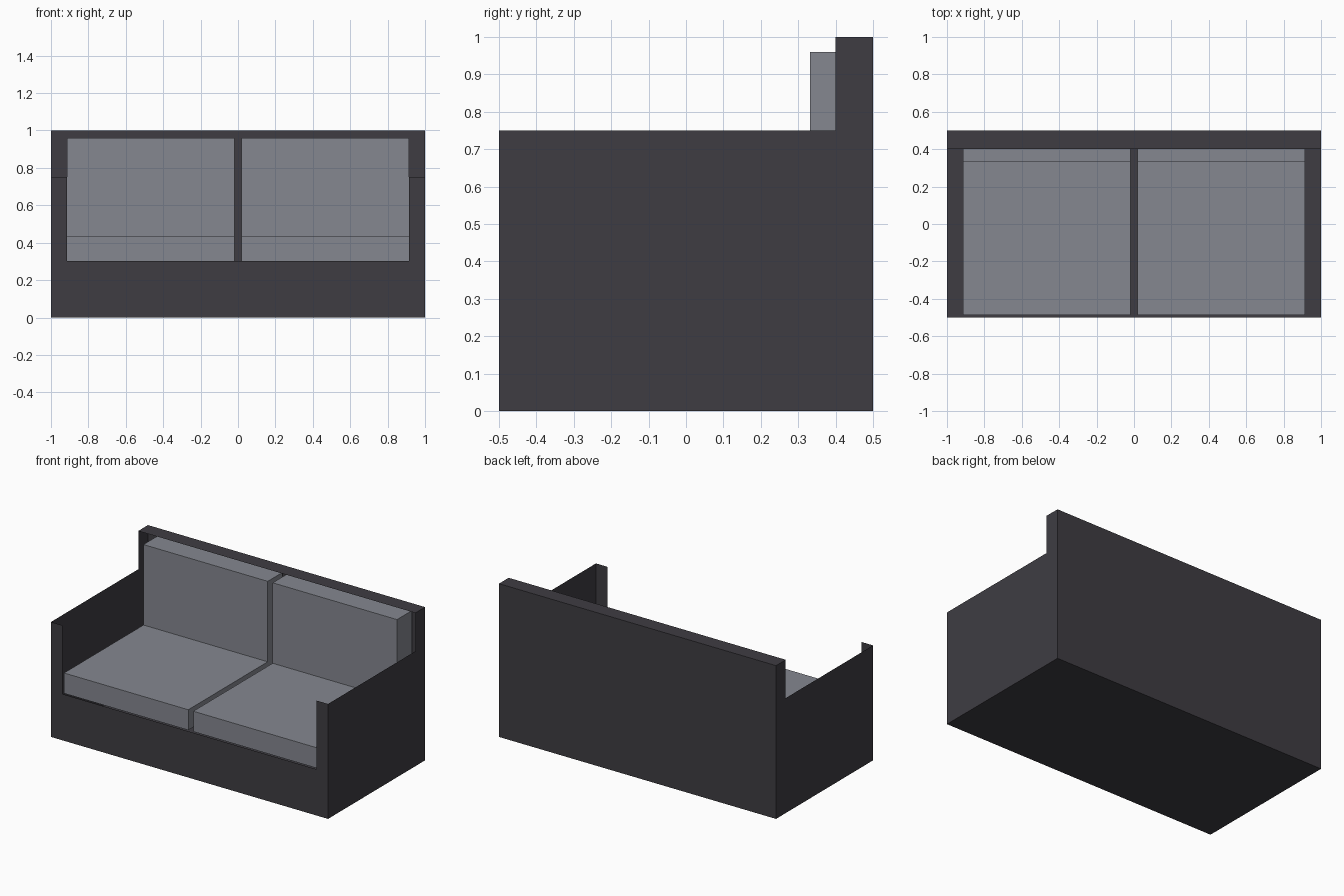
import bpy, bmesh

if "Cube" in bpy.data.objects:
    bpy.data.objects.remove(bpy.data.objects["Cube"])


def material(name, rgb):
    m = bpy.data.materials.new(name)
    m.diffuse_color = (*rgb, 1.0)
    m.use_nodes = True
    m.node_tree.nodes["Principled BSDF"].inputs["Base Color"].default_value = m.diffuse_color
    return m


CHARCOAL = material("charcoal fabric", (0.049, 0.046, 0.055))
GREY = material("grey cushion", (0.235, 0.245, 0.28))


def make_object(name, bm, mat):
    mesh = bpy.data.meshes.new(name)
    bm.to_mesh(mesh)
    bm.free()
    mesh.materials.append(mat)
    obj = bpy.data.objects.new(name, mesh)
    bpy.context.collection.objects.link(obj)
    return obj


def panel(name, points):
    """Single thin sheet from an outline."""
    bm = bmesh.new()
    bm.faces.new([bm.verts.new(p) for p in points])
    return make_object(name, bm, CHARCOAL)


def extrude_x(name, profile, x0, x1, mat):
    """Solid from a (y, z) profile stretched along x."""
    bm = bmesh.new()
    f = bm.faces.new([bm.verts.new((x0, y, z)) for y, z in profile])
    ext = bmesh.ops.extrude_face_region(bm, geom=[f])
    moved = [v for v in ext["geom"] if isinstance(v, bmesh.types.BMVert)]
    bmesh.ops.translate(bm, verts=moved, vec=(x1 - x0, 0, 0))
    bmesh.ops.recalc_face_normals(bm, faces=bm.faces)
    return make_object(name, bm, mat)


ARM_Z, SEAT_Z, INNER_X = 0.75, 0.302, 0.915

# Side walls: open-topped sheets that step up to the back
side = [(-0.5, 0), (0.5, 0), (0.5, 1), (0.4, 1), (0.4, ARM_Z), (-0.5, ARM_Z)]
panel("right_side_wall", [(1, y, z) for y, z in side])
panel("left_side_wall", [(-1, y, z) for y, z in reversed(side)])

# Front panel: U shape with the two arm fronts
front = [(-1, 0), (1, 0), (1, ARM_Z), (INNER_X, ARM_Z), (INNER_X, SEAT_Z),
         (-INNER_X, SEAT_Z), (-INNER_X, ARM_Z), (-1, ARM_Z)]
panel("front_panel", [(x, -0.5, z) for x, z in front])

# Back wall, top ledge and underside
panel("back_wall", [(1, 0.5, 0), (-1, 0.5, 0), (-1, 0.5, 1), (1, 0.5, 1)])
panel("back_ledge", [(-1, 0.4, 1), (1, 0.4, 1), (1, 0.5, 1), (-1, 0.5, 1)])
panel("underside", [(-1, 0.5, 0), (1, 0.5, 0), (1, -0.5, 0), (-1, -0.5, 0)])

# Cushions: L-shaped seat and backrest, one per side
cushion = [(-0.487, SEAT_Z), (0.487, SEAT_Z), (0.487, 0.96), (0.332, 0.96),
           (0.332, 0.435), (-0.487, 0.435)]
for label, s in (("left", -1), ("right", 1)):
    extrude_x(label + "_cushion", cushion, s * 0.018, s * INNER_X, GREY)
